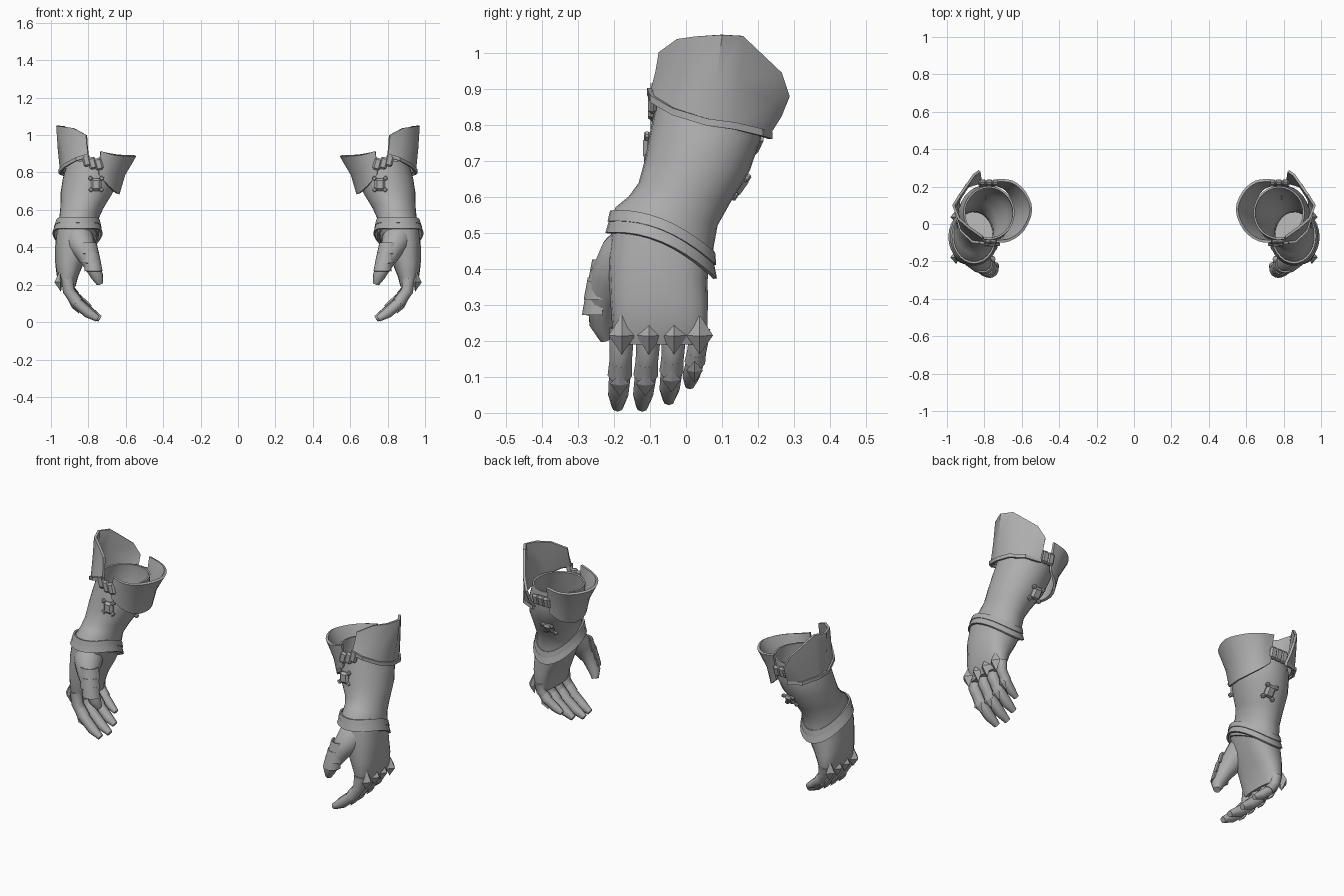
import bpy, bmesh, math
from mathutils import Vector, Matrix

if "Cube" in bpy.data.objects:
    bpy.data.objects.remove(bpy.data.objects["Cube"])

steel = bpy.data.materials.new("grey_steel")
steel.diffuse_color = (0.42, 0.42, 0.42, 1)
steel.use_nodes = True
steel.node_tree.nodes["Principled BSDF"].inputs["Base Color"].default_value = steel.diffuse_color


def finish(name, bm, thick=0.0, angle=35):
    """Turn a bmesh into a mirrored, steel-coloured part."""
    bmesh.ops.recalc_face_normals(bm, faces=bm.faces)
    me = bpy.data.meshes.new(name)
    bm.to_mesh(me)
    bm.free()
    me.materials.append(steel)
    ob = bpy.data.objects.new(name, me)
    bpy.context.collection.objects.link(ob)
    bpy.ops.object.select_all(action='DESELECT')
    ob.select_set(True)
    bpy.context.view_layer.objects.active = ob
    if thick:
        sol = ob.modifiers.new("thickness", 'SOLIDIFY')
        sol.thickness = thick
        sol.offset = 0
        bpy.ops.object.modifier_apply(modifier=sol.name)
    bpy.ops.object.shade_smooth_by_angle(angle=math.radians(angle))
    mir = ob.modifiers.new("other_hand", 'MIRROR')
    mir.use_mirror_merge = False
    return ob


def grid(name, rows, closed=False, caps=(False, False), thick=0.0, angle=35):
    """Skin rows of points into a sheet or tube."""
    bm = bmesh.new()
    vs = [[bm.verts.new(p) for p in r] for r in rows]
    n = len(vs[0])
    for a, b in zip(vs, vs[1:]):
        for i in range(n if closed else n - 1):
            j = (i + 1) % n
            bm.faces.new((a[i], a[j], b[j], b[i]))
    if caps[0]:
        bm.faces.new(vs[0])
    if caps[1]:
        bm.faces.new(vs[-1])
    return finish(name, bm, thick, angle)


def loft(name, rings, n=20, arc=None, caps=(False, False), thick=0.0, power=1.0, sag=0.0):
    """Rings are (cx, cy, z, rx, ry, tilt); arc in degrees gives an open lame."""
    rows = []
    for cx, cy, z, rx, ry, tilt in rings:
        row = []
        for i in range(n):
            if arc:
                t = math.radians(arc[0] + (arc[1] - arc[0]) * i / (n - 1))
            else:
                t = 2 * math.pi * i / n
            c, s = math.cos(t), math.sin(t)
            x = math.copysign(abs(c) ** power, c) * rx
            y = math.copysign(abs(s) ** power, s) * ry
            row.append((cx + x, cy + y, z + tilt * y - sag * y * y))
        rows.append(row)
    return grid(name, rows, arc is None, caps, thick)


def tube(name, path, radii, n=8):
    """Tapered capped tube along a path."""
    pts = [Vector(p) for p in path]
    rows = []
    for i, p in enumerate(pts):
        d = (pts[min(i + 1, len(pts) - 1)] - pts[max(i - 1, 0)]).normalized()
        side = (Vector((0, 1, 0)) - d * d.y).normalized()
        up = d.cross(side)
        rows.append([p + radii[i] * (side * math.cos(k * math.tau / n) + up * math.sin(k * math.tau / n))
                     for k in range(n)])
    return grid(name, rows, True, (True, True), angle=50)


def rounded(points, steps=3):
    """Smooth curve through the points."""
    p = [Vector(v) for v in points]
    p = [p[0] * 2 - p[1]] + p + [p[-1] * 2 - p[-2]]
    out = []
    for a, b, c, d in zip(p, p[1:], p[2:], p[3:]):
        for k in range(steps):
            t = k / steps
            out.append((b * 2 + (c - a) * t + (a * 2 - b * 5 + c * 4 - d) * t * t
                        + (b * 3 - a - c * 3 + d) * t ** 3) / 2)
    return out + [p[-2]]


def shield(name, bottom, top, flare):
    """Curved plate between two edges, with a bowed middle."""
    mid = []
    for b, t in zip(bottom, top):
        m = Vector(b).lerp(Vector(t), flare)
        m.z = (b[2] + t[2]) / 2
        mid.append(m)
    return grid(name, [bottom, mid, top], thick=0.014)


def diamond(name, centre, normal, w, h_up, h_down, d):
    """Four-sided pointed plate."""
    c, n = Vector(centre), Vector(normal).normalized()
    side = Vector((0, 1, 0))
    up = n.cross(side)
    if up.z < 0:
        up = -up
    bm = bmesh.new()
    ring = [bm.verts.new(c + v) for v in (up * h_up, side * w, up * -h_down, side * -w)]
    tip, back = bm.verts.new(c + n * d), bm.verts.new(c - n * 0.015)
    for i in range(4):
        for apex in (tip, back):
            bm.faces.new((ring[i], ring[(i + 1) % 4], apex))
    return finish(name, bm, angle=10)


def block(name, centre, size, rot=(0, 0, 0), bevel=0.006):
    """Small bevelled box, rotation in degrees."""
    bm = bmesh.new()
    bmesh.ops.create_cube(bm, size=1)
    bmesh.ops.scale(bm, vec=size, verts=bm.verts)
    bmesh.ops.bevel(bm, geom=bm.edges[:], offset=bevel, segments=1, affect='EDGES')
    m = Matrix.Translation(centre)
    for ang, ax in zip(rot, 'XYZ'):
        m = m @ Matrix.Rotation(math.radians(ang), 4, ax)
    bmesh.ops.transform(bm, matrix=m, verts=bm.verts)
    return finish(name, bm)


# Forearm guard
loft("forearm", [
    (.775, .060, .86, .132, .138, 0), (.790, .054, .77, .141, .149, -.05),
    (.810, .032, .69, .134, .140, -.12), (.835, -.005, .61, .110, .122, -.22),
    (.849, -.036, .56, .101, .119, -.32), (.855, -.060, .515, .106, .132, -.40),
    (.857, -.068, .46, .108, .136, -.45)], n=28, thick=.01)

# Tall outer elbow plate with a raised lower lip
edge = [(.80, -.092, .892), (.86, -.085, .872), (.918, -.03, .837), (.945, .06, .807),
        (.935, .13, .797), (.89, .20, .779), (.815, .225, .77)]
shield("outer_elbow_plate", edge,
       [(.81, -.07, 1.0), (.88, -.02, 1.037), (.938, .03, 1.045), (.965, .10, 1.05),
        (.93, .155, 1.047), (.855, .262, .945), (.825, .283, .88)], .6)
axis = Vector((.80, .06, 0))
lip = []
for p in edge:
    out = Vector((p[0], p[1], 0)) - axis
    lip.append(Vector(p) + out.normalized() * .010)
grid("outer_plate_lip", [[p + Vector((0, 0, .010)) for p in lip], [p - Vector((0, 0, .010)) for p in lip]],
     thick=.012)

# Flared inner plate
low = rounded([(.745, -.092, .79), (.70, -.07, .735), (.658, -.015, .695), (.640, .06, .685),
               (.650, .13, .690), (.685, .185, .715), (.73, .208, .755)])
rim = rounded([(.735, -.092, .915), (.665, -.085, .895), (.592, -.03, .89), (.55, .075, .89),
               (.585, .17, .89), (.65, .225, .895), (.73, .235, .91)])
shield("inner_elbow_plate", low, rim, .33)

# Wrist bands
loft("upper_wrist_band", [(.855, -.065, .537, .113, .141, -.41), (.857, -.067, .507, .122, .146, -.41)],
     n=28, thick=.010, sag=1.7)
loft("lower_wrist_band", [(.857, -.068, .508, .118, .141, -.42), (.858, -.069, .474, .130, .150, -.42)],
     n=28, thick=.010, sag=1.7)

# Hand shell
loft("hand", [
    (.862, -.070, .48, .108, .134, -.42), (.880, -.078, .40, .098, .138, -.25),
    (.902, -.075, .31, .075, .136, -.05), (.912, -.073, .24, .056, .132, 0),
    (.908, -.073, .19, .040, .122, 0)], n=20, caps=(True, True), power=.8)

# Fingers with pointed knuckle plates: base y, tip y, tip x, tip z
for i, (yb, yt, xt, zt) in enumerate([(-.178, -.190, .750, .018), (-.103, -.122, .738, .018),
                                      (-.033, -.048, .758, .036), (.038, .010, .790, .078)]):
    k = (.235 - zt) / .209
    path = []
    for x, z, f in [(.912, .235, 0), (.905, .170, .2), (.858, .105, .5), (.80, .056, .85), (.75, .026, 1)]:
        path.append((.912 + (x - .912) * (.912 - xt) / .162, yb + (yt - yb) * f, .235 + (z - .235) * k))
    w = .85 if i == 3 else 1
    tube("finger_%d" % (i + 1), path, [r * w for r in (.035, .032, .030, .028, .017)])
    diamond("knuckle_plate_%d" % (i + 1), (.950, yb, .215), (1, 0, -.05), .037, .058, .053, .032)
    p, q = Vector(path[1]), Vector(path[2])
    tube("finger_collar_%d" % (i + 1), [p.lerp(q, .35), p.lerp(q, .95)], [.031 * w, .034 * w])
    diamond("middle_finger_plate_%d" % (i + 1), q + Vector((.023, 0, -.019)),
            (.75, 0, -.65), .027 * w, .034, .046, .008)

# Thumb and its overlapping lames
tube("thumb", [(.865, -.115, .485), (.845, -.168, .43), (.815, -.210, .375), (.783, -.234, .305),
               (.753, -.235, .245), (.738, -.222, .205)], [.075, .078, .058, .040, .033, .018], n=12)
for i, (cx, cy, z, r) in enumerate([(.808, -.208, .425, .054), (.793, -.224, .375, .050), (.780, -.234, .332, .045)]):
    loft("thumb_lame_%d" % (i + 1), [(cx, cy, z, r * .9, r * .9, 0), (cx - .008, cy - .006, z - .060, r, r, 0)],
         n=9, arc=(170, 370), thick=.008)

# Hinge links between the elbow plates, front and back
for i, (x, z) in enumerate([(.745, .845), (.778, .850), (.81, .865)]):
    block("front_hinge_link_%d" % (i + 1), (x, -.094, z), (.042, .024, .065), (0, 15, 0), .009)
for i, x in enumerate([.74, .775, .81]):
    block("back_hinge_link_%d" % (i + 1), (x, .218, .815), (.042, .026, .065), (-15, 0, 0), .009)

# Buckles: centre and tilt about x
for side, c, rx in [("front", (.758, -.104, .735), 0), ("back", (.775, .150, .632), 145)]:
    m = Matrix.Translation(c) @ Matrix.Rotation(math.radians(rx), 4, 'X')
    block(side + "_buckle_body", m @ Vector((0, 0, 0)), (.056, .030, .066), (rx, 0, 0), .012)
    for j, (x, z) in enumerate([(-.030, .034), (.030, .034), (-.028, -.028), (.028, -.028)]):
        block("%s_buckle_stud_%d" % (side, j + 1), m @ Vector((x, -.004, z)), (.022, .018, .022), (rx, 45, 0), .005)
